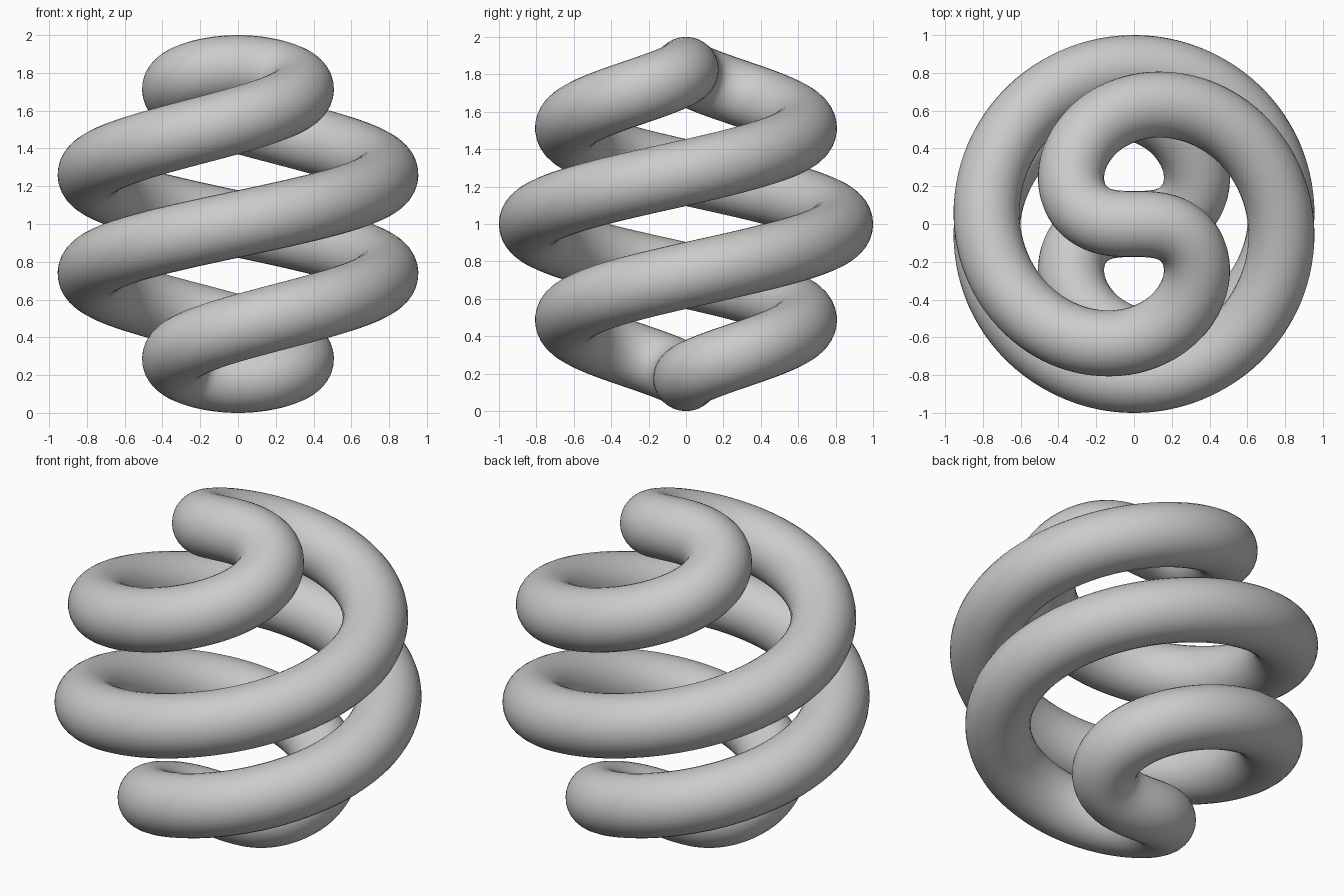
import bpy
from math import sin, cos, pi

cube = bpy.data.objects.get("Cube")
if cube:
    bpy.data.objects.remove(cube, do_unlink=True)

SPHERE_R = 0.825   # sphere carrying the centre line
TUBE_R = 0.175
TURNS = 1.5        # turns from pole to pole
STEPS = 480

# Plain grey material
grey = bpy.data.materials.new("plain_grey")
grey.use_nodes = True
colour = (0.6, 0.6, 0.6, 1)
grey.diffuse_color = colour
grey.node_tree.nodes["Principled BSDF"].inputs["Base Color"].default_value = colour


def spiral_point(t):
    """Closed spherical spiral: down one strand, back up the opposite one."""
    angle = TURNS * pi * (1 - cos(t))
    ring = SPHERE_R * sin(t)
    return (-ring * cos(angle), ring * sin(angle), 1 + SPHERE_R * cos(t), 1)


# Round tube swept along the closed spiral
curve = bpy.data.curves.new("spiral_path", "CURVE")
curve.dimensions = "3D"
curve.twist_mode = "MINIMUM"
curve.bevel_depth = TUBE_R
curve.bevel_resolution = 14
spline = curve.splines.new("POLY")
spline.points.add(STEPS - 1)
for i, point in enumerate(spline.points):
    point.co = spiral_point(2 * pi * i / STEPS)
spline.use_cyclic_u = True
spline.use_smooth = True
curve.materials.append(grey)

tube = bpy.data.objects.new("double_spiral_tube", curve)
bpy.context.collection.objects.link(tube)

# Turn the swept curve into a smooth mesh
bpy.ops.object.select_all(action="DESELECT")
tube.select_set(True)
bpy.context.view_layer.objects.active = tube
bpy.ops.object.convert(target="MESH")
bpy.ops.object.shade_smooth()
